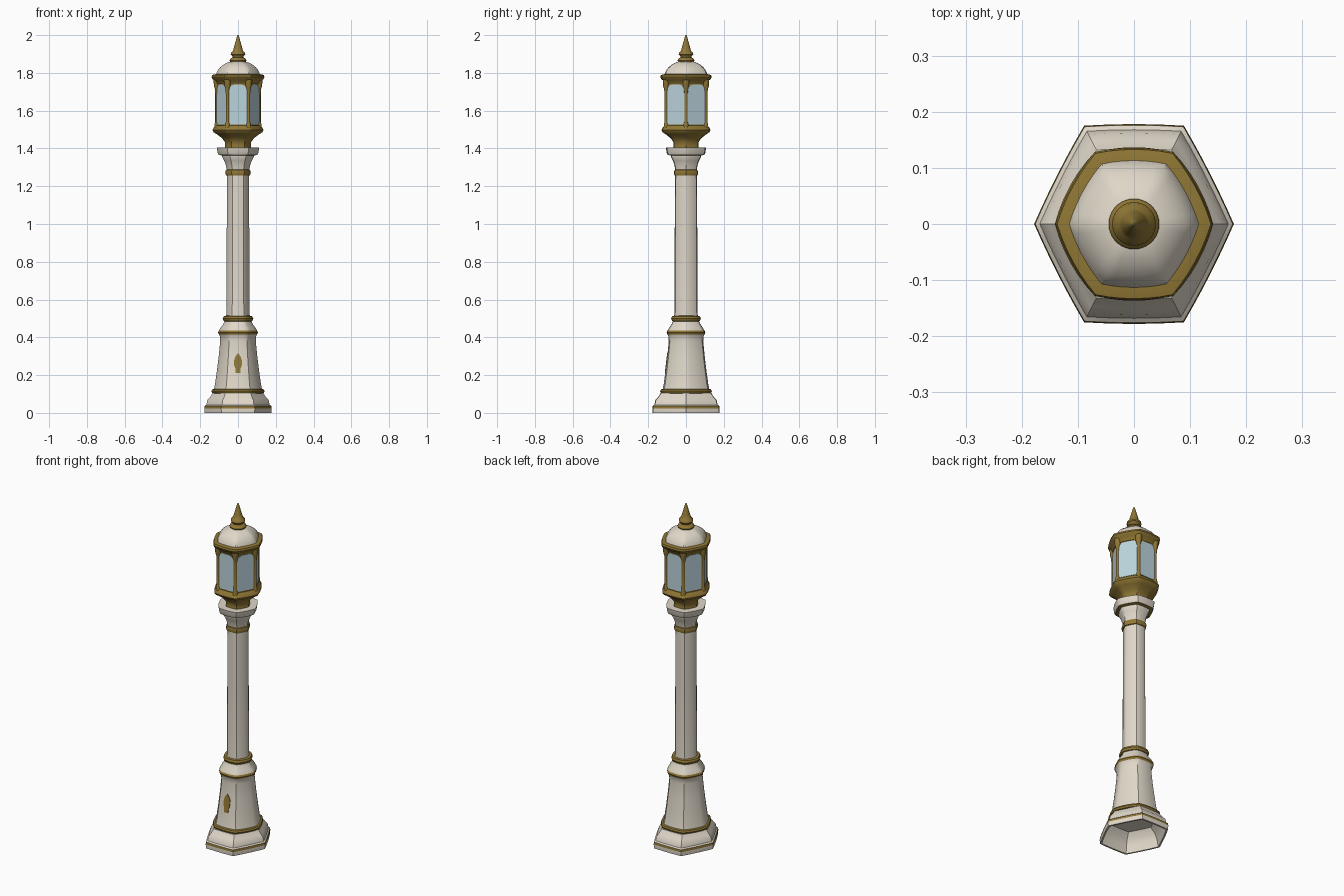
import bpy, bmesh, math
from mathutils import Vector

if "Cube" in bpy.data.objects:
    bpy.data.objects.remove(bpy.data.objects["Cube"])


def material(name, rgb):
    m = bpy.data.materials.new(name)
    m.diffuse_color = (*rgb, 1)
    m.use_nodes = True
    m.node_tree.nodes["Principled BSDF"].inputs["Base Color"].default_value = m.diffuse_color
    return m


MATS = [material("cream_paint", (0.74, 0.68, 0.58)),
        material("aged_gold", (0.28, 0.185, 0.035)),
        material("pale_blue_glass", (0.50, 0.66, 0.72))]
CREAM, GOLD, GLASS = 0, 1, 2


def finish(bm, name, angle=35):
    bmesh.ops.recalc_face_normals(bm, faces=bm.faces)
    me = bpy.data.meshes.new(name)
    bm.to_mesh(me)
    bm.free()
    for m in MATS:
        me.materials.append(m)
    ob = bpy.data.objects.new(name, me)
    bpy.context.collection.objects.link(ob)
    bpy.ops.object.select_all(action='DESELECT')
    ob.select_set(True)
    bpy.context.view_layer.objects.active = ob
    bpy.ops.object.shade_smooth_by_angle(angle=math.radians(angle))
    return ob


def corner(i):
    # hexagon corner, equally wide in x and y, with corners on the x axis
    a = math.radians(60 * i)
    return Vector((math.cos(a), math.sin(a) / math.sin(math.radians(60))))


def section(roundness, per_side=6):
    pts = []
    for i in range(6):
        for k in range(per_side):
            h = corner(i).lerp(corner(i + 1), k / per_side)
            a = math.radians(60 * (i + k / per_side))
            pts.append(h.lerp(Vector((math.cos(a), math.sin(a))), roundness))
    return pts


def loft(name, rows, roundness, ysc=1.0, angle=35):
    # rows: (z, half width, colour of the band above)
    bm = bmesh.new()
    sec = section(roundness)
    n = len(sec)
    rings = [[bm.verts.new((p.x * r, p.y * r * ysc, z)) for p in sec] for z, r, c in rows]
    for j in range(len(rows) - 1):
        for i in range(n):
            k = (i + 1) % n
            f = bm.faces.new((rings[j][i], rings[j][k], rings[j + 1][k], rings[j + 1][i]))
            f.material_index = rows[j][2]
    for ring, c in ((rings[0], rows[0][2]), (rings[-1], rows[-1][2])):
        bm.faces.new(ring).material_index = c
    return finish(bm, name, angle)


def plate(bm, outer, inward, mat):
    # thin plate from an outline, thickened along the inward vector
    a = [bm.verts.new(p) for p in outer]
    b = [bm.verts.new(p + inward) for p in outer]
    faces = [bm.faces.new(a), bm.faces.new(b[::-1])]
    for i in range(len(a)):
        k = (i + 1) % len(a)
        faces.append(bm.faces.new((a[i], b[i], b[k], a[k])))
    for f in faces:
        f.material_index = mat


# hollow hexagonal foot
loft("base", [(.10, .115, 0), (.07, .145, 0), (.04, .158, 0), (.0, .166, 0), (.0, .176, 0),
              (.024, .178, 1), (.037, .176, 0), (.043, .168, 0), (.068, .162, 0), (.08, .15, 0),
              (.105, .134, 0), (.11, .10, 0)], 0.12)
# tapered pedestal with gold mouldings
loft("pedestal", [(.103, .13, 1), (.106, .137, 1), (.115, .141, 1), (.124, .137, 1), (.127, .127, 0),
                  (.15, .122, 0), (.22, .112, 0), (.30, .102, 0), (.38, .094, 0), (.405, .096, 0),
                  (.415, .101, 1), (.425, .106, 1), (.435, .101, 0), (.45, .093, 0), (.47, .078, 0),
                  (.485, .072, 0)], 0.5, 0.97)
loft("shaft_collar", [(.483, .065, 1), (.487, .076, 1), (.499, .081, 1), (.511, .076, 1),
                      (.515, .06, 1)], 0.6, 0.97)
loft("shaft", [(.50, .064, 0), (.53, .061, 0), (.9, .060, 0), (1.27, .058, 0)], 0.5)
# capital below the lantern
loft("capital", [(1.255, .055, 1), (1.258, .064, 1), (1.272, .068, 1), (1.286, .064, 1), (1.288, .06, 0),
                 (1.31, .064, 0), (1.335, .073, 0), (1.355, .084, 0), (1.362, .084, 1), (1.366, .102, 0),
                 (1.378, .108, 0), (1.404, .112, 0), (1.404, .06, 0)], 0.4, 0.95)

# lantern foot, core and crown ring
loft("lantern_foot", [(1.40, .07, 1), (1.415, .068, 1), (1.435, .070, 1), (1.455, .085, 1),
                      (1.475, .112, 1), (1.485, .128, 1), (1.497, .135, 1), (1.508, .130, 1),
                      (1.522, .117, 1)], 0.35, 0.96)
RX, RY = 0.115, 0.108
loft("lantern_core", [(1.51, RX, 1), (1.765, RX, 1)], 0, RY / RX)
loft("crown_ring", [(1.74, .114, 1), (1.758, .122, 1), (1.766, .134, 1), (1.778, .140, 1),
                    (1.789, .137, 1), (1.793, .118, 1)], 0.4, 0.97)


def lantern_corner(i, z):
    c = corner(i)
    return Vector((c.x * RX, c.y * RY, z))


# six glass panes with clipped corners
bm = bmesh.new()
for i in range(6):
    a, b = lantern_corner(i, 0), lantern_corner(i + 1, 0)
    mid = (a + b) / 2
    along = (b - a).normalized()
    out = Vector((along.y, -along.x, 0))
    w = (b - a).length / 2 - 0.009
    shape = [(-w, 1.527), (w, 1.527), (w, 1.715), (w * .78, 1.732), (w * .4, 1.738),
             (-w * .4, 1.738), (-w * .78, 1.732), (-w, 1.715)]
    plate(bm, [mid + along * u + out * 0.002 + Vector((0, 0, z)) for u, z in shape],
          out * -0.004, GLASS)
finish(bm, "glass_panes")

# six corner posts flaring into the rings
for i in range(6):
    ob = loft("lantern_post", [(1.505, .014, 1), (1.53, .012, 1), (1.54, .009, 1), (1.69, .009, 1),
                               (1.715, .011, 1), (1.73, .016, 1), (1.765, .018, 1)], 1)
    ob.location = lantern_corner(i, 0) * 0.97

# domed roof and finial
loft("dome", [(1.785, .118, 0), (1.80, .113, 0), (1.815, .106, 0), (1.83, .094, 0), (1.843, .078, 0),
              (1.853, .060, 0), (1.860, .040, 0), (1.862, .02, 0)], 0.4, 0.98)
loft("finial", [(1.855, .040, 1), (1.866, .045, 1), (1.876, .040, 1), (1.882, .028, 1), (1.89, .030, 1),
                (1.897, .039, 1), (1.908, .037, 1), (1.915, .027, 1), (1.935, .022, 1), (1.955, .016, 1),
                (1.98, .009, 1), (1.995, .005, 1), (2.0, .002, 1)], 1, angle=50)

# small gold emblem on the front of the pedestal
bm = bmesh.new()
half = [(.012, .21), (.014, .235), (.02, .25), (.02, .28), (.013, .30)]
outline = half + [(0, .316)] + [(-x, z) for x, z in reversed(half)]
face_y = lambda z: -(0.113 - (z - .21) * 0.125) * 0.97 - 0.003
plate(bm, [Vector((x, face_y(z), z)) for x, z in outline], Vector((0, 0.008, 0)), GOLD)
finish(bm, "pedestal_emblem")
